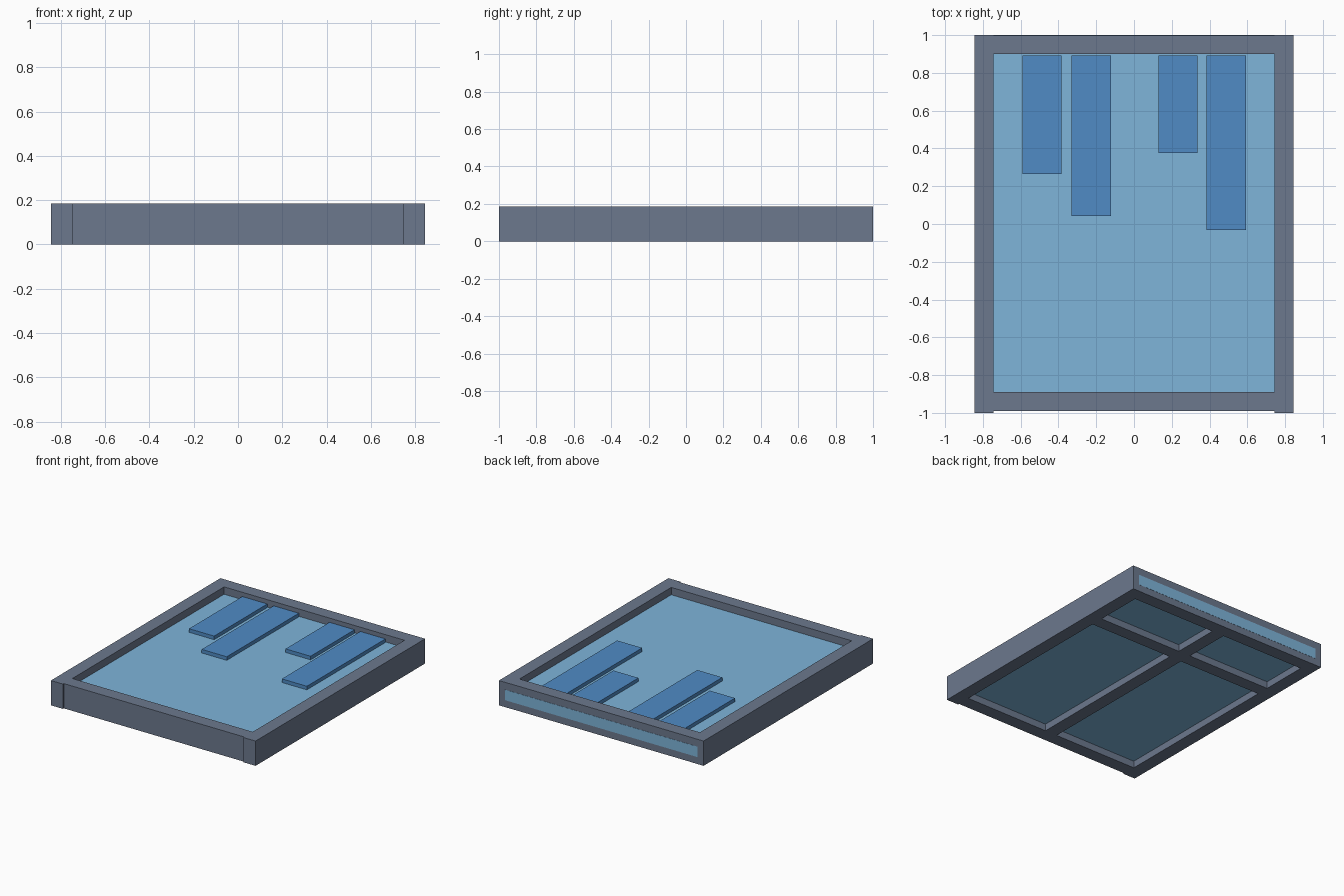
import bpy

if "Cube" in bpy.data.objects:
    bpy.data.objects.remove(bpy.data.objects["Cube"])


def material(name, color):
    m = bpy.data.materials.new(name)
    m.diffuse_color = color
    m.use_nodes = True
    m.node_tree.nodes["Principled BSDF"].inputs["Base Color"].default_value = m.diffuse_color
    return m


FRAME = material("slate", (0.15, 0.19, 0.27, 1))
PANEL = material("light_blue", (0.21, 0.46, 0.70, 1))
STRIP = material("mid_blue", (0.08, 0.26, 0.56, 1))


def box(name, x, y, z, mat):
    """Axis-aligned box from (min, max) ranges."""
    ranges = (x, y, z)
    bpy.ops.mesh.primitive_cube_add(size=1, location=[(a + b) / 2 for a, b in ranges])
    ob = bpy.context.object
    ob.name = name
    ob.scale = [b - a for a, b in ranges]
    bpy.ops.object.transform_apply(location=False, rotation=False, scale=True)
    ob.data.materials.append(mat)
    return ob


W, IN, H = 0.845, 0.745, 0.185      # half width, inner half width, frame height
P0, P1 = 0.052, 0.13                # panel underside and top

# Outer frame: full-length side rails, end rails fitted between them
box("side_rail_left", (-W, -IN), (-1, 1), (0, H), FRAME)
box("side_rail_right", (IN, W), (-1, 1), (0, H), FRAME)
box("front_rail", (-IN, IN), (-0.99, -0.89), (0, H), FRAME)
box("back_rail", (-IN, IN), (0.90, 0.999), (0, H), FRAME)

# Panel held in the rails, its edge showing on the back face
box("panel", (-0.795, 0.795), (-0.94, 1.0005), (P0, P1), PANEL)

# Supporting cross under the panel
box("long_brace", (-0.05, 0.05), (-0.89, 0.90), (0, P0), FRAME)
box("cross_brace_left", (-IN, -0.05), (0.443, 0.54), (0, P0), FRAME)
box("cross_brace_right", (0.05, IN), (0.443, 0.54), (0, P0), FRAME)

# Raised strips of different lengths on the panel
strips = [(-0.59, 0.265), (-0.33, 0.043), (0.13, 0.375), (0.385, -0.033)]
for i, (x, y) in enumerate(strips, 1):
    box(f"raised_strip_{i}", (x, x + 0.207), (y, 0.893), (0.12, 0.157), STRIP)
